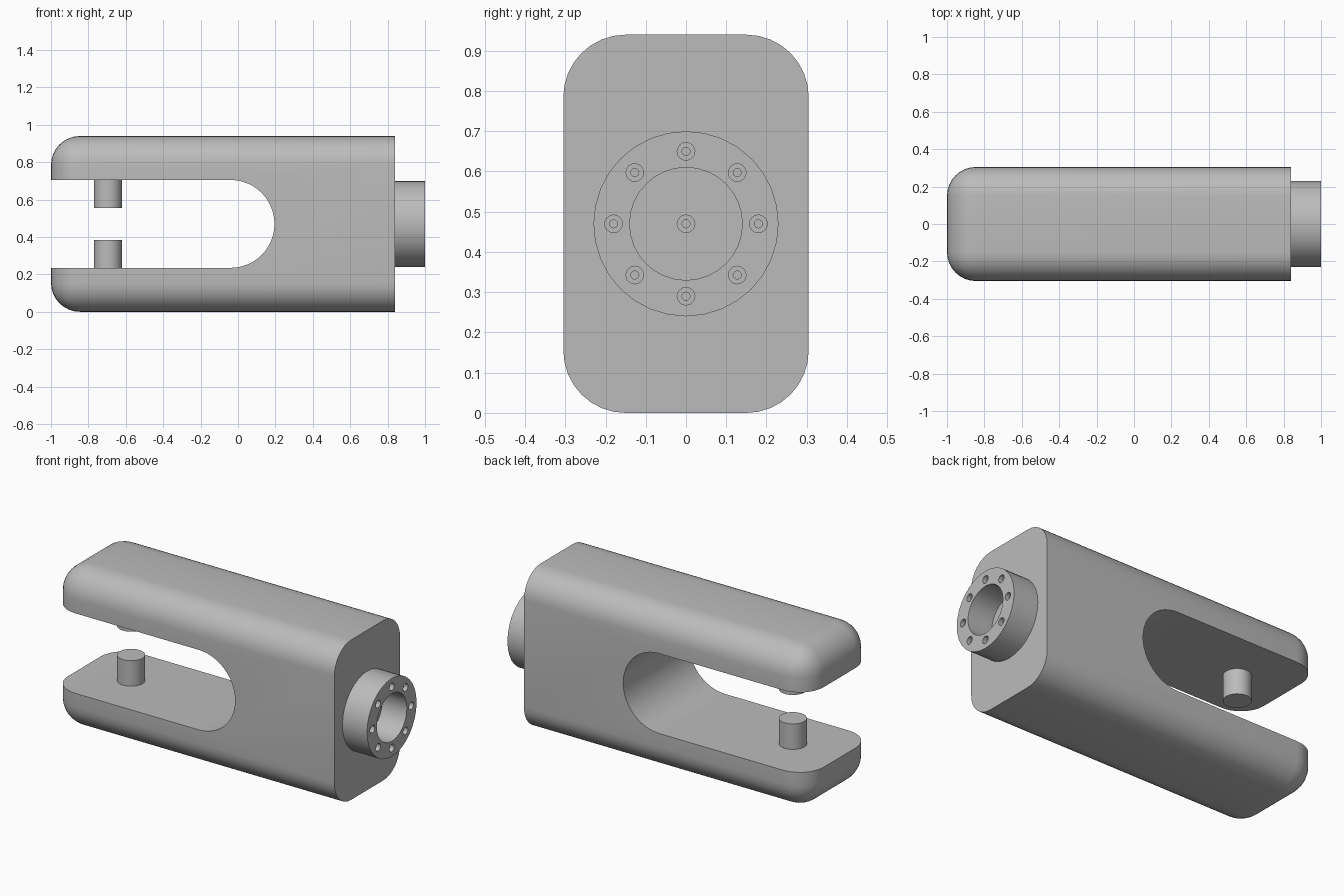
import bpy, bmesh
from math import pi, cos, sin, radians
from mathutils import Matrix

cube = bpy.data.objects.get("Cube")
if cube:
    bpy.data.objects.remove(cube, do_unlink=True)

# Main dimensions
HALF_Y, HEIGHT, SHOULDER = 0.305, 0.94, 0.84
MID = HEIGHT / 2
SLOT_R, SLOT_X = 0.235, -0.04
PIN_X = -0.695

grey = bpy.data.materials.new("plain grey")
grey.use_nodes = True
colour = (0.5, 0.5, 0.5, 1)
grey.diffuse_color = colour
grey.node_tree.nodes["Principled BSDF"].inputs["Base Color"].default_value = colour


def add_object(name, bm):
    bmesh.ops.recalc_face_normals(bm, faces=bm.faces)
    mesh = bpy.data.meshes.new(name)
    bm.to_mesh(mesh)
    bm.free()
    mesh.materials.append(grey)
    obj = bpy.data.objects.new(name, mesh)
    bpy.context.collection.objects.link(obj)
    return obj


def rod(bm, centre, radius, length, axis, sides, tip=None):
    """Capped cylinder or cone along x or z, centred on a point."""
    turn = Matrix.Rotation(pi / 2, 4, 'Y') if axis == 'X' else Matrix()
    bmesh.ops.create_cone(bm, cap_ends=True, segments=sides, radius1=radius,
                          radius2=radius if tip is None else tip, depth=length,
                          matrix=Matrix.Translation(centre) @ turn)


def activate(obj):
    bpy.ops.object.select_all(action='DESELECT')
    obj.select_set(True)
    bpy.context.view_layer.objects.active = obj


def cut(obj, cutter):
    cutter.hide_render = True
    mod = obj.modifiers.new("cut", 'BOOLEAN')
    mod.operation, mod.solver, mod.object = 'DIFFERENCE', 'EXACT', cutter
    activate(obj)
    bpy.ops.object.modifier_apply(modifier=mod.name)
    bpy.data.objects.remove(cutter, do_unlink=True)


def smooth(obj):
    activate(obj)
    bpy.ops.object.shade_smooth_by_angle(angle=radians(32))


def recess(x, y, z):
    """Stepped screw recess opening toward +x."""
    for radius, depth in ((0.022, 0.025), (0.01, 0.045)):
        bm = bmesh.new()
        rod(bm, (x - depth / 2 + 0.01, y, z), radius, depth + 0.02, 'X', 16)
        yield add_object("recess_cutter", bm)


# Fork body: block rounded on every edge but those of the shoulder face
bm = bmesh.new()
size = Matrix.Diagonal((1 + SHOULDER, 2 * HALF_Y, HEIGHT, 1))
bmesh.ops.create_cube(bm, size=1, matrix=Matrix.Translation(((SHOULDER - 1) / 2, 0, MID)) @ size)
edges = [e for e in bm.edges if min(v.co.x for v in e.verts) < 0]
bmesh.ops.bevel(bm, geom=edges, offset=0.155, segments=8, profile=0.5, affect='EDGES')
body = add_object("fork_body", bm)

# Round-ended slot between the two prongs
bm = bmesh.new()
steps = 24
profile = [(-1.2, MID - SLOT_R)]
profile += [(SLOT_X + SLOT_R * cos(a), MID + SLOT_R * sin(a))
            for a in (pi * i / steps - pi / 2 for i in range(steps + 1))]
profile += [(-1.2, MID + SLOT_R)]
face = bm.faces.new([bm.verts.new((x, -0.5, z)) for x, z in profile])
side = bmesh.ops.extrude_face_region(bm, geom=[face])["geom"]
bmesh.ops.translate(bm, vec=(0, 1, 0), verts=[v for v in side if isinstance(v, bmesh.types.BMVert)])
cut(body, add_object("slot_cutter", bm))

# Central recess in the shoulder face
for cutter in recess(SHOULDER, 0, MID):
    cut(body, cutter)
smooth(body)

# Mounting hub with open bore and a ring of eight screw recesses
bm = bmesh.new()
rod(bm, ((SHOULDER + 1) / 2, 0, MID), 0.23, 1 - SHOULDER, 'X', 32)
hub = add_object("mounting_hub", bm)
bm = bmesh.new()
rod(bm, ((SHOULDER + 1) / 2, 0, MID), 0.14, 0.4, 'X', 32)
cut(hub, add_object("bore_cutter", bm))
for i in range(8):
    a = i * pi / 4
    for cutter in recess(1, 0.18 * cos(a), MID + 0.18 * sin(a)):
        cut(hub, cutter)
smooth(hub)

# Facing pivot pins on the inner prong faces
for name, sign in (("lower_pin", -1), ("upper_pin", 1)):
    bm = bmesh.new()
    rod(bm, (PIN_X, 0, MID + sign * 0.1625), 0.075, 0.155, 'Z', 24)
    smooth(add_object(name, bm))
